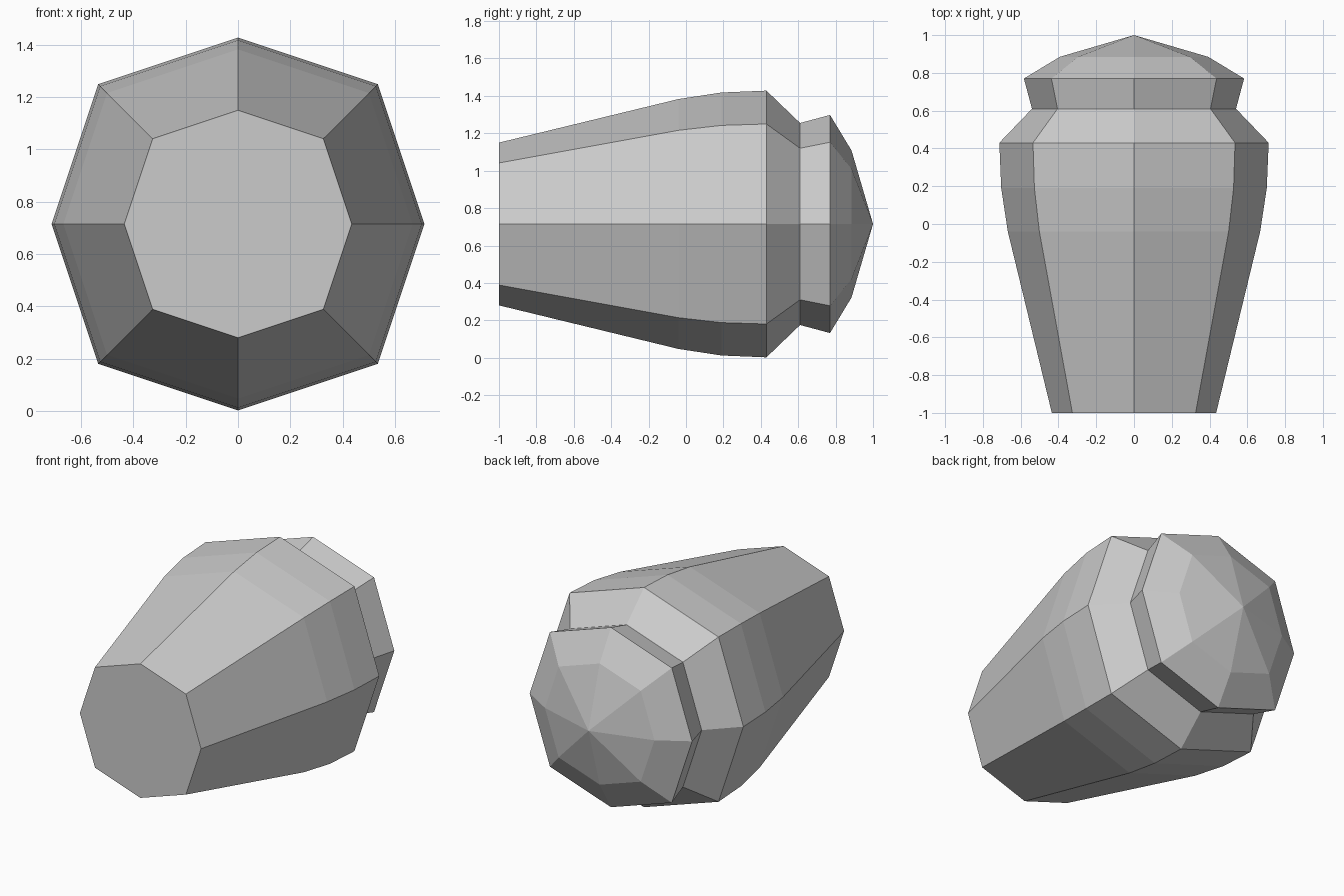
import bpy
import bmesh

if "Cube" in bpy.data.objects:
    bpy.data.objects.remove(bpy.data.objects["Cube"], do_unlink=True)

CENTRE_Z = 0.715
DIAGONAL = 0.75  # diagonal corners as a share of the radius

# Uneven eight-sided cross-section
SECTION = [(1, 0), (DIAGONAL, DIAGONAL), (0, 1), (-DIAGONAL, DIAGONAL),
           (-1, 0), (-DIAGONAL, -DIAGONAL), (0, -1), (DIAGONAL, -DIAGONAL)]

# Profile along y: (position, radius), base to neck to rim of the lid
PROFILE = [(-1, 0.435), (-0.04, 0.668), (0.19, 0.703), (0.43, 0.713),
           (0.61, 0.54), (0.77, 0.583), (0.885, 0.393)]
TIP_Y = 1.0


def grey_material():
    mat = bpy.data.materials.new("plain grey")
    colour = (0.6, 0.6, 0.6, 1)
    mat.use_nodes = True
    mat.diffuse_color = colour
    mat.node_tree.nodes["Principled BSDF"].inputs["Base Color"].default_value = colour
    return mat


def build_jar():
    bm = bmesh.new()
    rings = [[bm.verts.new((x * r, y, CENTRE_Z + z * r)) for x, z in SECTION]
             for y, r in PROFILE]
    count = len(SECTION)
    # Side walls
    for near, far in zip(rings, rings[1:]):
        for i in range(count):
            j = (i + 1) % count
            bm.faces.new((near[i], near[j], far[j], far[i]))
    # Flat base and pointed lid
    bm.faces.new(rings[0])
    tip = bm.verts.new((0, TIP_Y, CENTRE_Z))
    for i in range(count):
        bm.faces.new((rings[-1][i], rings[-1][(i + 1) % count], tip))
    bmesh.ops.recalc_face_normals(bm, faces=bm.faces)
    mesh = bpy.data.meshes.new("lidded_jar")
    bm.to_mesh(mesh)
    bm.free()
    mesh.materials.append(grey_material())
    bpy.context.collection.objects.link(bpy.data.objects.new("lidded_jar", mesh))


build_jar()
